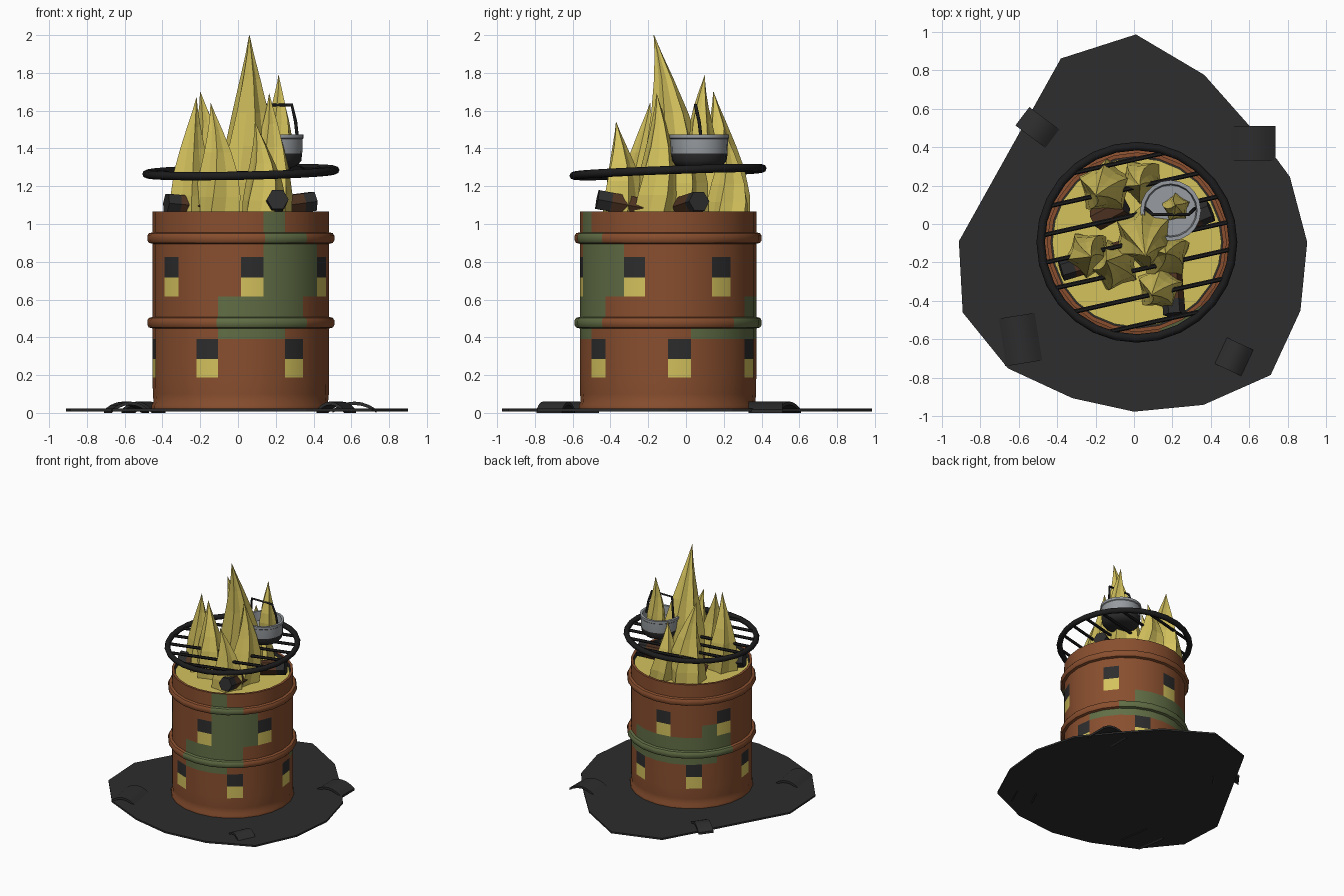
import bpy, bmesh, math, random
from mathutils import Vector, Matrix

if "Cube" in bpy.data.objects:
    bpy.data.objects.remove(bpy.data.objects["Cube"])
random.seed(4)


def material(name, r, g, b):
    m = bpy.data.materials.new(name)
    m.use_nodes = True
    m.diffuse_color = (r, g, b, 1)
    m.node_tree.nodes["Principled BSDF"].inputs["Base Color"].default_value = (r, g, b, 1)
    return m


RUST = material("rust", .25, .078, .028)
GREEN = material("faded_green", .12, .155, .06)
BLACK = material("soot_black", .026, .026, .027)
YELLOW = material("fire_yellow", .66, .54, .11)
GREY = material("pot_grey", .31, .33, .35)
WOOD = material("wood_brown", .08, .034, .016)
IRON = material("grill_iron", .012, .012, .013)


def finish(name, bm, mats, smooth=0):
    """Turn a bmesh into an object; smooth is the sharp-edge angle in degrees."""
    bmesh.ops.recalc_face_normals(bm, faces=bm.faces)
    me = bpy.data.meshes.new(name)
    bm.to_mesh(me)
    bm.free()
    for m in mats:
        me.materials.append(m)
    if smooth:
        for p in me.polygons:
            p.use_smooth = True
        me.set_sharp_from_angle(angle=math.radians(smooth))
    ob = bpy.data.objects.new(name, me)
    bpy.context.collection.objects.link(ob)
    return ob


def loft(name, rings, mats, rule=None, caps=True, closed=False, smooth=0):
    """Skin equal rings of points; rule(ring, segment, centre) picks the material."""
    bm = bmesh.new()
    vs = [[bm.verts.new(p) for p in ring] for ring in rings]
    n = len(vs[0])
    for i in range(len(vs) if closed else len(vs) - 1):
        a, b = vs[i], vs[(i + 1) % len(vs)]
        for j in range(n):
            k = (j + 1) % n
            f = bm.faces.new((a[j], a[k], b[k], b[j]))
            if rule:
                f.material_index = rule(i, j, f.calc_center_median())
    if caps and not closed:
        for i, ring in ((0, vs[0]), (len(vs) - 1, vs[-1])):
            f = bm.faces.new(ring)
            if rule:
                f.material_index = rule(i, 0, f.calc_center_median())
    return finish(name, bm, mats, smooth)


def circle(c, r, n, z):
    """Horizontal ring starting at the front and turning towards +x."""
    return [(c[0] + r * math.sin(math.tau * j / n), c[1] - r * math.cos(math.tau * j / n), z)
            for j in range(n)]


def rod(name, points, r, sides, mats, rule=None):
    """Straight rod through points lying on one line."""
    pts = [Vector(p) for p in points]
    q = (pts[-1] - pts[0]).to_track_quat('Z', 'Y')
    ring = [Vector((r * math.cos(math.tau * j / sides), r * math.sin(math.tau * j / sides), 0))
            for j in range(sides)]
    return loft(name, [[p + q @ v for v in ring] for p in pts], mats, rule)


# Drum: revolved profile, painted in a 15 degree grid
AXIS = (.015, -.095)
COLS = 24
profile = [(.44, .02), (.472, .022), (.472, .04), (.462, .06), (.466, .1), (.467, .188),
           (.467, .286), (.467, .39), (.467, .447), (.487, .452), (.495, .465), (.495, .49),
           (.487, .503), (.467, .508), (.467, .617), (.467, .718), (.467, .824),
           (.467, .895), (.487, .9), (.495, .913), (.495, .938), (.487, .951),
           (.467, .956), (.467, 1.067), (.447, 1.067), (.447, 1.0)]
green_patches = [(.39, .447, -15, 30), (.447, .617, -15, 45), (.617, .895, 15, 60),
                 (.895, .956, 15, 45), (.956, 1.06, 15, 30),
                 (.39, .447, 105, 240), (.447, .508, 135, 255), (.508, .617, 150, 255),
                 (.617, .718, 225, 240)]


def drum_paint(i, j, c):
    phi, z = (j + .5) * 360 / COLS, c.z
    if i >= len(profile) - 2:
        return 2
    for shift, low in ((0, .617), (30, .188)):
        if (phi - shift) % 60 < 15 and low < z < low + .207:
            return 3 if z < low + .1 else 2
    for z0, z1, a, b in green_patches:
        if z0 < z < z1 and (phi - a) % 360 < b - a:
            return 1
    return 0


loft("drum", [circle(AXIS, r, COLS, z) for r, z in profile],
     [RUST, GREEN, BLACK, YELLOW], drum_paint, smooth=35)
loft("ember_bed", [circle(AXIS, .44, COLS, z) for z in (1.0, 1.04)], [YELLOW])

# Scorched ground sheet
outline = [(.01, .985), (.365, .775), (.6, .51), (.74, .34), (.81, .245), (.9, -.095),
           (.865, -.45), (.71, -.785), (.36, -.94), (0, -.975), (-.32, -.905),
           (-.655, -.75), (-.89, -.46), (-.91, -.09), (-.38, .86)]
loft("ground_sheet", [[(x, y, z) for x, y in outline] for z in (.008, .022)], [BLACK])

# Curled scraps lying on the sheet
scraps = [(-.5, .5, -37, .2, .12), (.617, .42, 0, .235, .18),
          (-.59, -.6, 9, .2, .25), (.52, -.69, -25, .16, .15)]
for x, y, turn, length, width in scraps:
    rings = []
    for k in range(7):
        t = k / 3 - 1
        h = .01 + .042 * (1 - t * t)
        rings.append([(t * length / 2, s * width / 2, z)
                      for s, z in ((-1, h - .01), (1, h - .01), (1, h + .008), (-1, h + .008))])
    ob = loft("curled_scrap", rings, [BLACK], smooth=40)
    ob.data.transform(Matrix.Translation((x, y, 0)) @ Matrix.Rotation(math.radians(turn), 4, 'Z'))


# Flames: star-shaped tapering lofts that bend towards their tips
def flame(base, tip, r, points=5):
    base, tip = Vector(base), Vector(tip)
    spin = random.random() * 2
    rings = []
    for t, w in ((0, 1), (.2, .97), (.4, .8), (.58, .56), (.76, .31), (.9, .12), (1, .008)):
        c = base.lerp(tip, t)
        bend = math.sin(math.pi * t) * r * .22
        c += Vector((math.cos(spin * 3), math.sin(spin * 3), 0)) * bend
        rings.append([(c.x + w * r * k * math.cos(a), c.y + w * r * k * math.sin(a), c.z)
                      for j in range(points * 2)
                      for a, k in [(spin + t * .5 + math.pi * j / points, (1, .74)[j % 2])]])
    return loft("flame", rings, [YELLOW])


B = 1.02
flame((.06, -.06, B), (.06, -.17, 2.0), .18, 6)
flame((-.15, .19, B), (-.2, .145, 1.7), .15)
flame((.05, .22, B), (.03, .2, 1.5), .12)
flame((.15, -.17, B), (.165, -.155, 1.69), .14)
flame((.13, -.33, B), (.09, -.37, 1.54), .125)
flame((-.23, -.16, B), (-.22, -.17, 1.67), .125)
flame((-.1, -.21, B), (-.145, -.19, 1.64), .135)
flame((.22, .09, 1.38), (.215, .1, 1.79), .075)


# Logs with charred ends
def log(end, inner):
    end, inner = Vector(end), Vector(inner)
    rod("log", [end, end.lerp(inner, .2), inner], .058, 6, [BLACK, WOOD],
        lambda i, j, c: 0 if (c - end).length < (inner - end).length * .2 else 1)


log((.21, -.47, 1.13), (.18, -.1, 1.06))
log((.4, .07, 1.12), (.1, -.05, 1.08))
log((-.38, -.24, 1.11), (-.05, -.14, 1.08))
log((-.05, .1, 1.12), (-.2, .02, 1.06))

# Grill: tilted hoop with seven bars
tilt = (Matrix.Translation((AXIS[0], AXIS[1], 1.275))
        @ Matrix.Rotation(math.radians(2.2), 4, 'X') @ Matrix.Rotation(math.radians(-1.2), 4, 'Y'))
R = .5
hoop = [circle((0, 0), R + .022 * math.cos(a), 28, .022 * math.sin(a))
        for a in (math.tau * k / 8 for k in range(8))]
parts = [loft("grill_hoop", hoop, [IRON], closed=True, smooth=50)]
for k in range(-3, 4):
    d = k * .141
    half = math.sqrt(R * R - d * d)
    bar = rod("grill_bar", [(-half, d, 0), (half, d, 0)], .012, 6, [IRON])
    bar.data.transform(Matrix.Rotation(math.radians(12.5), 4, 'Z'))
    parts.append(bar)
for p in parts:
    p.data.transform(tilt)

# Cooking pot with blackened underside
POT = (.19, .07)
pot = [(.09, 1.295), (.125, 1.31), (.145, 1.335), (.15, 1.372), (.152, 1.45), (.158, 1.455),
       (.158, 1.475), (.138, 1.475), (.132, 1.4)]
loft("pot", [circle(POT, r, 20, z) for r, z in pot], [BLACK, GREY],
     lambda i, j, c: 1 if c.z > 1.372 else 0, smooth=35)

# Bail handle
cu = bpy.data.curves.new("pot_handle", 'CURVE')
cu.dimensions = '3D'
cu.bevel_depth = .009
cu.bevel_resolution = 1
sp = cu.splines.new('POLY')
path = [(.315, .08, 1.45), (.305, .07, 1.54), (.285, .05, 1.63),
        (.095, .05, 1.63), (.075, .07, 1.54), (.06, .08, 1.45)]
sp.points.add(len(path) - 1)
for pt, co in zip(sp.points, path):
    pt.co = (*co, 1)
cu.materials.append(IRON)
bpy.context.collection.objects.link(bpy.data.objects.new("pot_handle", cu))
